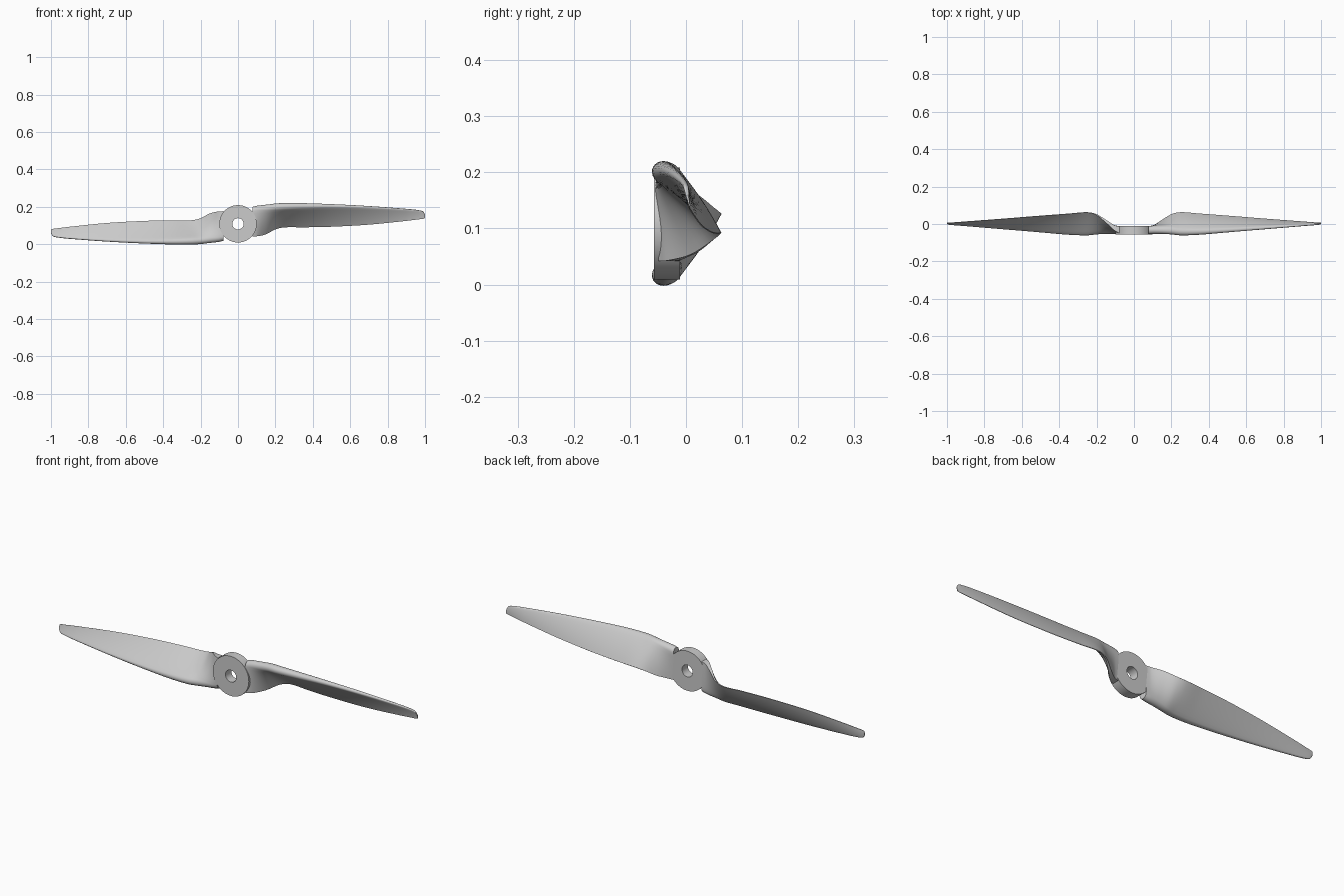
import bpy, bmesh, math
from mathutils import Vector

if "Cube" in bpy.data.objects:
    bpy.data.objects.remove(bpy.data.objects["Cube"])

CZ = 0.109  # height of the hub axis

# Blade stations: x, leading y, leading z, trailing y, trailing z, half thickness, tail half thickness
STATIONS = [
    (0.078, -0.033, 0.200, -0.031, 0.042, 0.022, 0.018),
    (0.105, -0.034, 0.206, -0.020, 0.044, 0.022, 0.014),
    (0.15, -0.040, 0.210, 0.015, 0.056, 0.022, 0.008),
    (0.20, -0.048, 0.213, 0.050, 0.081, 0.022, 0.003),
    (0.25, -0.055, 0.214, 0.062, 0.091, 0.021, 0.0015),
    (0.35, -0.052, 0.215, 0.055, 0.091, 0.018, 0.0012),
    (0.50, -0.040, 0.212, 0.044, 0.094, 0.013, 0.001),
    (0.70, -0.024, 0.203, 0.028, 0.105, 0.009, 0.001),
    (0.90, -0.008, 0.189, 0.013, 0.125, 0.006, 0.001),
    (0.965, -0.003, 0.182, 0.008, 0.133, 0.005, 0.001),
    (0.99, -0.001, 0.175, 0.006, 0.136, 0.004, 0.001),
    (1.0, 0.001, 0.160, 0.006, 0.140, 0.002, 0.001),
]


def hermite(i, t):
    """Smooth value between stations i and i + 1, with slopes taken along x."""
    n = len(STATIONS)
    a, b = STATIONS[i], STATIONS[i + 1]
    p, q = STATIONS[max(i - 1, 0)], STATIONS[min(i + 2, n - 1)]
    h = b[0] - a[0]
    out = [a[0] + h * t]
    for k in range(1, 7):
        ma = (b[k] - p[k]) / (b[0] - p[0]) * h
        mb = (q[k] - a[k]) / (q[0] - a[0]) * h
        out.append((2*t**3 - 3*t**2 + 1) * a[k] + (t**3 - 2*t**2 + t) * ma
                   + (3*t**2 - 2*t**3) * b[k] + (t**3 - t**2) * mb)
    return out


def section(st):
    """Closed aerofoil loop: round nose, tapering tail, light camber."""
    x, ly, lz, ty, tz, half, tail = st
    lead, trail = Vector((ly, lz)), Vector((ty, tz))
    d = trail - lead
    chord = d.length
    n = Vector((-d.y, d.x)).normalized()
    nose = min(1.1 * half / chord, 0.3)
    steps = [nose * (1 - math.cos(math.pi / 2 * k / 6)) for k in range(7)]
    steps += [nose + (1 - nose) * k / 9 for k in range(1, 10)]
    upper, lower = [], []
    for s in steps:
        if s < nose:
            w = half * math.sqrt(max(0, 1 - ((nose - s) / nose) ** 2))
        else:
            u = (s - nose) / (1 - nose)
            w = half + (tail - half) * u ** 1.3
        mid = lead + d * s + n * (0.03 * chord * 4 * s * (1 - s) * min(1, max(0, (x - 0.08) / 0.12)))
        upper.append(mid + n * w)
        lower.append(mid - n * w)
    loop = upper + lower[:0:-1]
    return [(x, p.x, p.y - CZ) for p in loop]


def finish(bm, name, angle):
    bmesh.ops.recalc_face_normals(bm, faces=bm.faces)
    me = bpy.data.meshes.new(name)
    bm.to_mesh(me)
    bm.free()
    ob = bpy.data.objects.new(name, me)
    bpy.context.collection.objects.link(ob)
    ob.location.z = CZ
    bpy.ops.object.select_all(action='DESELECT')
    bpy.context.view_layer.objects.active = ob
    ob.select_set(True)
    bpy.ops.object.shade_smooth_by_angle(angle=math.radians(angle))
    return ob


def skin(bm, loops, closed=False):
    rings = [[bm.verts.new(p) for p in loop] for loop in loops]
    pairs = list(zip(rings, rings[1:]))
    if closed:
        pairs.append((rings[-1], rings[0]))
    for a, b in pairs:
        for j in range(len(a)):
            k = (j + 1) % len(a)
            bm.faces.new((a[j], a[k], b[k], b[j]))
    return rings


# Blades: the second is the first turned half a turn about the hub axis
stations = [hermite(i, t / 5) for i in range(len(STATIONS) - 1) for t in range(5)] + [STATIONS[-1]]
bm = bmesh.new()
rings = skin(bm, [section(s) for s in stations])
bm.faces.new(rings[0])
bm.faces.new(rings[-1])
right = finish(bm, "blade_right", 40)
left = right.copy()
left.name = "blade_left"
left.rotation_euler.y = math.pi
bpy.context.collection.objects.link(left)

# Hub disc with a shaft hole, lathed about y
profile = [(0.03, -0.057), (0.1, -0.057), (0.1, -0.011), (0.03, -0.011)]
bm = bmesh.new()
N = 64
skin(bm, [[(r * math.cos(2 * math.pi * k / N), y, r * math.sin(2 * math.pi * k / N))
           for r, y in profile] for k in range(N)], closed=True)
finish(bm, "hub", 30)
